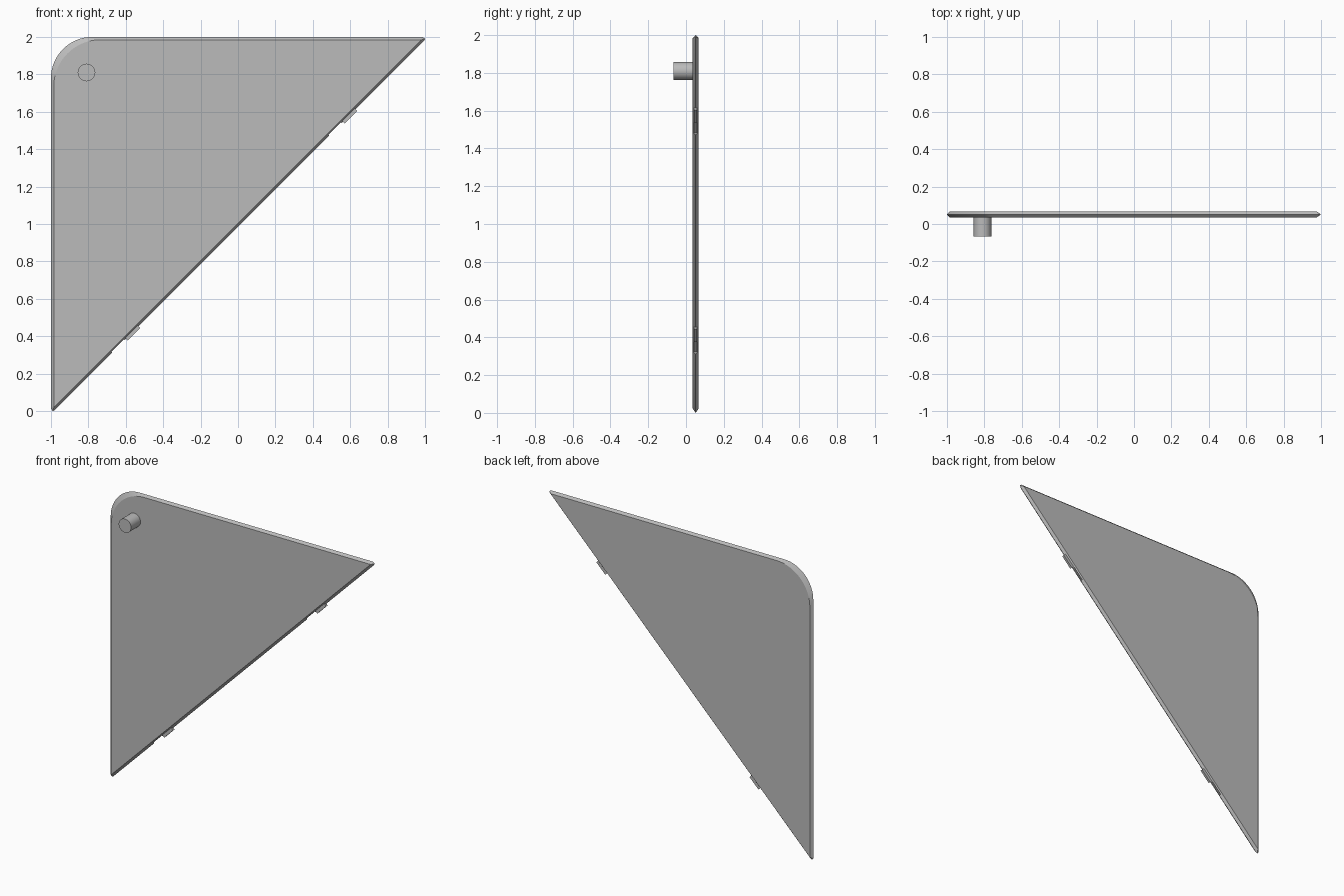
import bpy, bmesh, math
from mathutils import Matrix, Vector

if "Cube" in bpy.data.objects:
    bpy.data.objects.remove(bpy.data.objects["Cube"])

grey = bpy.data.materials.new("plain grey")
grey.use_nodes = True
colour = (0.5, 0.5, 0.5, 1)
grey.diffuse_color = colour
grey.node_tree.nodes["Principled BSDF"].inputs["Base Color"].default_value = colour

FRONT, MIDDLE, BACK = 0.035, 0.051, 0.067


def add_object(name, bm):
    bmesh.ops.recalc_face_normals(bm, faces=bm.faces)
    mesh = bpy.data.meshes.new(name)
    bm.to_mesh(mesh)
    bm.free()
    mesh.materials.append(grey)
    obj = bpy.data.objects.new(name, mesh)
    bpy.context.collection.objects.link(obj)
    return obj


def smooth(obj):
    bpy.ops.object.select_all(action="DESELECT")
    obj.select_set(True)
    bpy.context.view_layer.objects.active = obj
    bpy.ops.object.shade_smooth_by_angle(angle=math.radians(25))


def outline(tip, edge, radius, steps=16):
    """Right triangle with one rounded corner and two blunt, mirrored tips."""
    centre = Vector((-1 + edge + radius, 2 - edge - radius))
    arc = []
    for i in range(steps + 1):
        a = math.pi - i * math.pi / 2 / steps
        arc.append((centre.x + radius * math.cos(a), centre.y + radius * math.sin(a)))
    mirrored = [(1 - z, 1 - x) for x, z in reversed(tip)]
    return tip + arc + mirrored


# Thin triangular panel with a ridge running round its edge
outer = outline([(-0.979, 0.005), (-0.99, 0), (-1, 0.012)], 0, 0.22)
inner = outline([(-0.981, 0.024), (-0.983, 0.023), (-0.985, 0.026)], 0.015, 0.25)
bm = bmesh.new()
rings = [[bm.verts.new((x, y, z)) for x, z in loop]
         for loop, y in ((inner, FRONT), (outer, MIDDLE), (inner, BACK))]
count = len(outer)
for low, high in zip(rings, rings[1:]):
    for i in range(count):
        j = (i + 1) % count
        bm.faces.new((low[i], low[j], high[j], high[i]))
bm.faces.new(rings[0])
bm.faces.new(rings[2])
panel = add_object("panel", bm)


# Tabs and matching slots along the sloping edge
def edge_block(name, x, depth_in, depth_out, length=0.095, thickness=0.016):
    bm = bmesh.new()
    bmesh.ops.create_cube(bm, size=1)
    offset = (depth_in - depth_out) / 2
    place = (Matrix.Translation((x, MIDDLE, x + 0.984))
             @ Matrix.Rotation(-math.pi / 4, 4, "Y")
             @ Matrix.Translation((0, 0, offset))
             @ Matrix.Diagonal((length, thickness, depth_in + depth_out, 1)))
    bmesh.ops.transform(bm, matrix=place, verts=bm.verts)
    return add_object(name, bm)


for side, x in (("lower", -0.565), ("upper", 0.595)):
    edge_block(side + "_tab", x, 0.02, 0.013)
    cutter = edge_block(side + "_slot_cutter", x - 0.073, 0.015, 0.02)
    cutter.hide_render = True
    cutter.hide_viewport = True
    cut = panel.modifiers.new(side + " slot", "BOOLEAN")
    cut.operation = "DIFFERENCE"
    cut.solver = "EXACT"
    cut.object = cutter

# Apply the cuts, then discard the cutters
bpy.context.view_layer.update()
graph = bpy.context.evaluated_depsgraph_get()
cut_mesh = bpy.data.meshes.new_from_object(panel.evaluated_get(graph))
panel.modifiers.clear()
panel.data = cut_mesh
for side in ("lower", "upper"):
    bpy.data.objects.remove(bpy.data.objects[side + "_slot_cutter"])
smooth(panel)

# Round peg on the front, near the rounded corner
bm = bmesh.new()
peg_front, peg_back = -0.067, FRONT + 0.005
bmesh.ops.create_cone(bm, cap_ends=True, segments=40, radius1=0.047, radius2=0.047,
                      depth=peg_back - peg_front,
                      matrix=Matrix.Translation((-0.81, (peg_front + peg_back) / 2, 1.81))
                      @ Matrix.Rotation(math.pi / 2, 4, "X"))
smooth(add_object("peg", bm))
